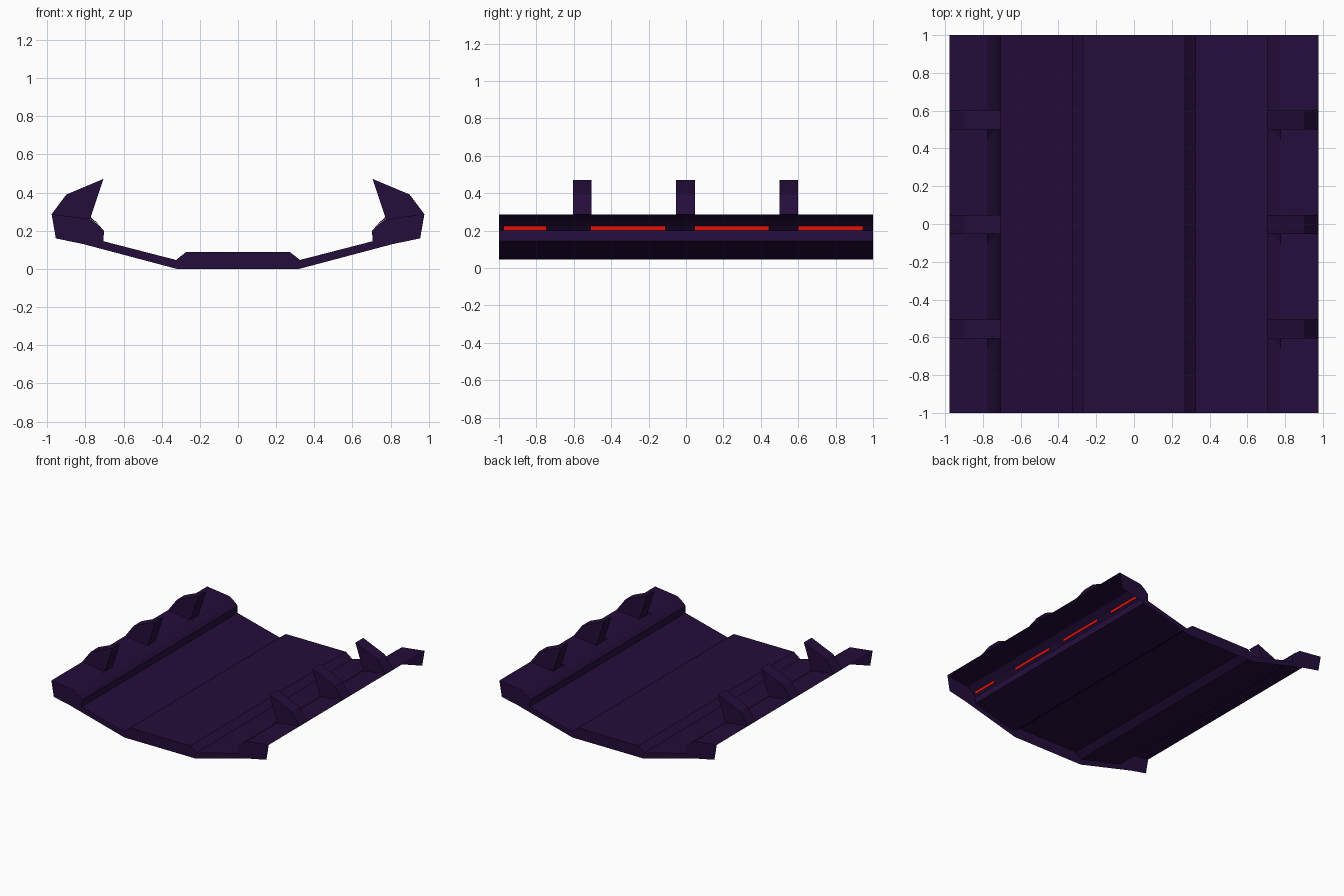
import bpy

if "Cube" in bpy.data.objects:
    bpy.data.objects.remove(bpy.data.objects["Cube"])

def material(name, rgb):
    m = bpy.data.materials.new(name)
    m.diffuse_color = (*rgb, 1)
    m.use_nodes = True
    m.node_tree.nodes["Principled BSDF"].inputs["Base Color"].default_value = m.diffuse_color
    return m

PURPLE = material("dark purple", (0.018, 0.004, 0.044))
RED = material("red glow", (0.75, 0.006, 0.003))

def build(name, verts, faces, mat):
    me = bpy.data.meshes.new(name)
    me.from_pydata(verts, [], faces)
    me.materials.append(mat)
    ob = bpy.data.objects.new(name, me)
    bpy.context.collection.objects.link(ob)
    return ob

def mirrored(pts):
    return [(-x, z) for x, z in reversed(pts)]

def prism(name, pts, y0, y1, mat):
    n = len(pts)
    verts = [(x, y, z) for y in (y0, y1) for x, z in pts]
    faces = [tuple(range(n)), tuple(range(2 * n - 1, n - 1, -1))]
    faces += [(i, i + n, (i + 1) % n + n, (i + 1) % n) for i in range(n)]
    return build(name, verts, faces, mat)

# Trough cross-section, right half, from the raised floor out to the rail lip
half_top = [(0.27, 0.09), (0.325, 0.047), (0.705, 0.145), (0.703, 0.20),
            (0.725, 0.225), (0.775, 0.262), (0.977, 0.287)]
half_bottom = [(0.32, 0.0), (0.81, 0.13), (0.955, 0.16)]

# Upper deck skin: open underneath and along the outer walls
top = mirrored(half_top) + half_top
n = len(top)
build("deck", [(x, y, z) for y in (-1, 1) for x, z in top],
      [(i, i + 1, i + 1 + n, i + n) for i in range(n - 1)], PURPLE)

# End plates closing the full cross-section
outline = top + half_bottom[::-1] + mirrored(half_bottom)[::-1]
for name, y in (("front_end_plate", -1), ("back_end_plate", 1)):
    build(name, [(x, y, z) for x, z in outline],
          [tuple(range(len(outline)))], PURPLE)

# Hooked ribs on the rails, with a small gusset on the front side of each
rib = [(0.775, 0.262), (0.705, 0.472), (0.90, 0.39), (0.977, 0.287)]
for side, s in (("right", 1), ("left", -1)):
    for k, yc in enumerate((-0.555, -0.003, 0.55)):
        pts = rib if s == 1 else mirrored(rib)
        prism(f"{side}_rib_{k + 1}", pts, yc - 0.05, yc + 0.05, PURPLE)
        y = yc - 0.05
        build(f"{side}_gusset_{k + 1}",
              [(s * 0.775, y, 0.275), (s * 0.725, y, 0.228), (s * 0.775, y - 0.05, 0.264)],
              [(0, 1, 2)], PURPLE)
    # Red light strips tucked behind the rail slope
    for k, (y0, y1) in enumerate(((-0.975, -0.745), (-0.51, -0.11), (0.045, 0.445), (0.60, 0.945))):
        x = s * 0.73
        build(f"{side}_light_strip_{k + 1}",
              [(x, y0, 0.202), (x, y1, 0.202), (x, y1, 0.226), (x, y0, 0.226)],
              [(0, 1, 2, 3) if s == 1 else (3, 2, 1, 0)], RED)
